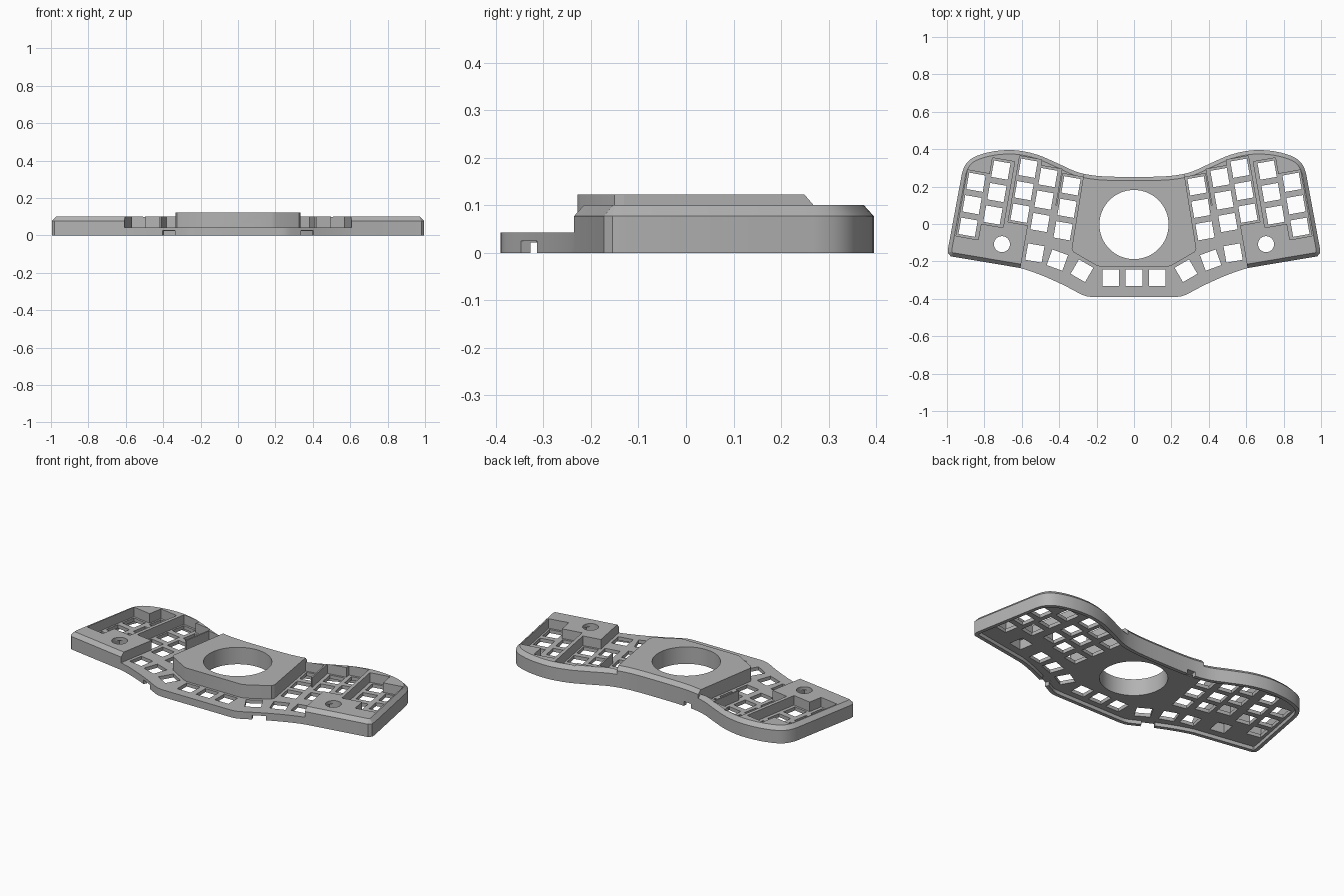
import bpy, bmesh, math
from mathutils import Vector, Matrix
from mathutils.geometry import interpolate_bezier

if "Cube" in bpy.data.objects:
    bpy.data.objects.remove(bpy.data.objects["Cube"])

GREY = (0.45, 0.45, 0.45, 1)
mat = bpy.data.materials.new("plain grey")
mat.use_nodes = True
mat.diffuse_color = GREY
mat.node_tree.nodes["Principled BSDF"].inputs["Base Color"].default_value = GREY

TILT = math.radians(10)
FLOOR, RIM, TOP = 0.043, 0.1, 0.123


def finish(bm, name):
    bmesh.ops.recalc_face_normals(bm, faces=bm.faces)
    mesh = bpy.data.meshes.new(name)
    bm.to_mesh(mesh)
    bm.free()
    mesh.materials.append(mat)
    ob = bpy.data.objects.new(name, mesh)
    bpy.context.collection.objects.link(ob)
    return ob


def inset(points, d):
    """Move a clockwise outline inwards by d."""
    out = []
    for i, p in enumerate(points):
        a = (p - points[i - 1]).normalized()
        b = (points[(i + 1) % len(points)] - p).normalized()
        na, nb = Vector((a.y, -a.x)), Vector((b.y, -b.x))
        out.append(p + (na + nb) * d / (1 + na.dot(nb)))
    return out


def prism(points, layers, name):
    """Loft an outline through (height, inset) layers."""
    bm = bmesh.new()
    pts = [Vector(p) for p in points]
    rings = [[bm.verts.new((p.x, p.y, z)) for p in inset(pts, d)] for z, d in layers]
    n = len(pts)
    for low, high in zip(rings, rings[1:]):
        for i in range(n):
            bm.faces.new((low[i], low[(i + 1) % n], high[(i + 1) % n], high[i]))
    bm.faces.new(rings[0])
    bm.faces.new(rings[-1])
    return finish(bm, name)


def boxes(items, z0, z1, name):
    """Upright boxes given as (x, y, width, depth, angle)."""
    bm = bmesh.new()
    for x, y, w, d, angle in items:
        m = (Matrix.Translation((x, y, (z0 + z1) / 2)) @ Matrix.Rotation(angle, 4, "Z")
             @ Matrix.Diagonal((w, d, z1 - z0, 1)))
        bmesh.ops.create_cube(bm, size=1, matrix=m)
    return finish(bm, name)


def cylinder(x, y, r, sides, name):
    bm = bmesh.new()
    bmesh.ops.create_cone(bm, cap_ends=True, segments=sides, radius1=r, radius2=r,
                          depth=1, matrix=Matrix.Translation((x, y, 0)))
    return finish(bm, name)


def boolean(target, tool, operation="DIFFERENCE"):
    tool.hide_render = True
    mod = target.modifiers.new("cut", "BOOLEAN")
    mod.operation, mod.object, mod.solver = operation, tool, "EXACT"
    bpy.context.view_layer.objects.active = target
    bpy.ops.object.modifier_apply(modifier=mod.name)
    bpy.data.objects.remove(tool)


def smooth(points, steps=5):
    """Smooth curve through points; the first and last only set direction."""
    p = [Vector(q) for q in points]
    out = []
    for i in range(1, len(p) - 2):
        h1 = p[i] + (p[i + 1] - p[i - 1]) / 6
        h2 = p[i + 1] - (p[i + 2] - p[i]) / 6
        out += interpolate_bezier(p[i], h1, h2, p[i + 1], steps)[:-1]
    return [Vector(q[:2]) for q in out] + [p[-2]]


# Plan outline: wavy back, straight sides, thumb area at the front
back = smooth([(-.12, .253), (0, .252), (.12, .253), (.22, .26), (.31, .28), (.41, .325),
               (.51, .368), (.60, .39), (.68, .395), (.77, .385), (.85, .36),
               (.895, .325), (.92, .27), (.93, .2)])
corner = [Vector(p) for p in ((.994, -.13), (.995, -.155), (.98, -.173))]
front = smooth([(.7, -.22), (.61, -.235), (.5, -.272), (.38, -.325), (.29, -.372),
                (.25, -.387), (.2, -.39), (.1, -.39)])
half = back + corner + front
outline = half + [Vector((-p.x, p.y)) for p in reversed(half[1:])]

# Body with chamfered rim, and a shallow recess underneath
body = prism(outline, [(0, 0), (.077, 0), (RIM, .021)], "keyboard_case")
boolean(body, prism(outline, [(-.1, .022), (.022, .022)], "base_recess"))

# Middle key of each column, outermost first
columns = [(.866, .103), (.733, .168), (.588, .178), (.481, .128), (.358, .084)]
thumbs = [(.53, -.155, 1), (.41, -.193, 2), (.278, -.25, 3)]
KEY, PITCH = .089, .122
up = Vector((-math.sin(TILT), math.cos(TILT)))
along = Vector((math.cos(TILT), math.sin(TILT)))
keys = [(x, -.288, KEY, KEY, 0) for x in (-.124, 0, .124)]

for s in (1, -1):
    # Stepped key wells
    for c in columns:
        mid = Vector(c) - along * .005
        boolean(body, boxes([(s * mid.x, mid.y, .12, .358, s * TILT)], FLOOR, 1, "key_well"))
        for k in (-1, 0, 1):
            p = Vector(c) + up * PITCH * k
            keys.append((s * p.x, p.y, KEY, KEY, s * TILT))
    keys += [(s * x, y, KEY, KEY, s * TILT * n) for x, y, n in thumbs]
    # Low thumb area
    area = [(.548, .1), (.612, -.26), (.5, -.5), (-.05, -.5), (-.05, .1)]
    area = [(s * x, y) for x, y in area]
    boolean(body, prism(area, [(FLOOR, 0), (1, 0)], "thumb_area"))

# Raised centre block
block = prism(outline, [(.03, 0), (RIM, 0), (TOP, .02)], "centre_block")
side = [(.26, .32), (.27, .26), (.333, -.13), (.325, -.15), (.2, -.222), (.18, -.228)]
mask = side + [(-x, y) for x, y in reversed(side)]
boolean(block, prism(mask, [(-1, 0), (1, 0)], "block_shape"), "INTERSECT")
boolean(body, block, "UNION")

# Key holes and the large round hole
boolean(body, boxes(keys, -.5, FLOOR + .02, "key_holes"))
boolean(body, cylinder(0, -.003, .185, 64, "ball_hole"))

# Knob holes in the pads, with square pockets underneath, and front notches
for s in (1, -1):
    boolean(body, cylinder(s * .706, -.108, .043, 32, "knob_hole"))
    boolean(body, boxes([(s * .706, -.108, KEY, KEY, s * TILT)], -.5, .08, "knob_pocket"))
    boolean(body, boxes([(s * .37, -.33, .075, .07, s * math.radians(25))],
                        -.5, .025, "front_notch"))

# Cable notch at the back
boolean(body, boxes([(-.19, .25, .05, .08, 0)], -.5, .026, "cable_notch"))

bpy.ops.object.select_all(action="DESELECT")
body.select_set(True)
bpy.context.view_layer.objects.active = body
bpy.ops.object.shade_smooth_by_angle(angle=math.radians(20))
